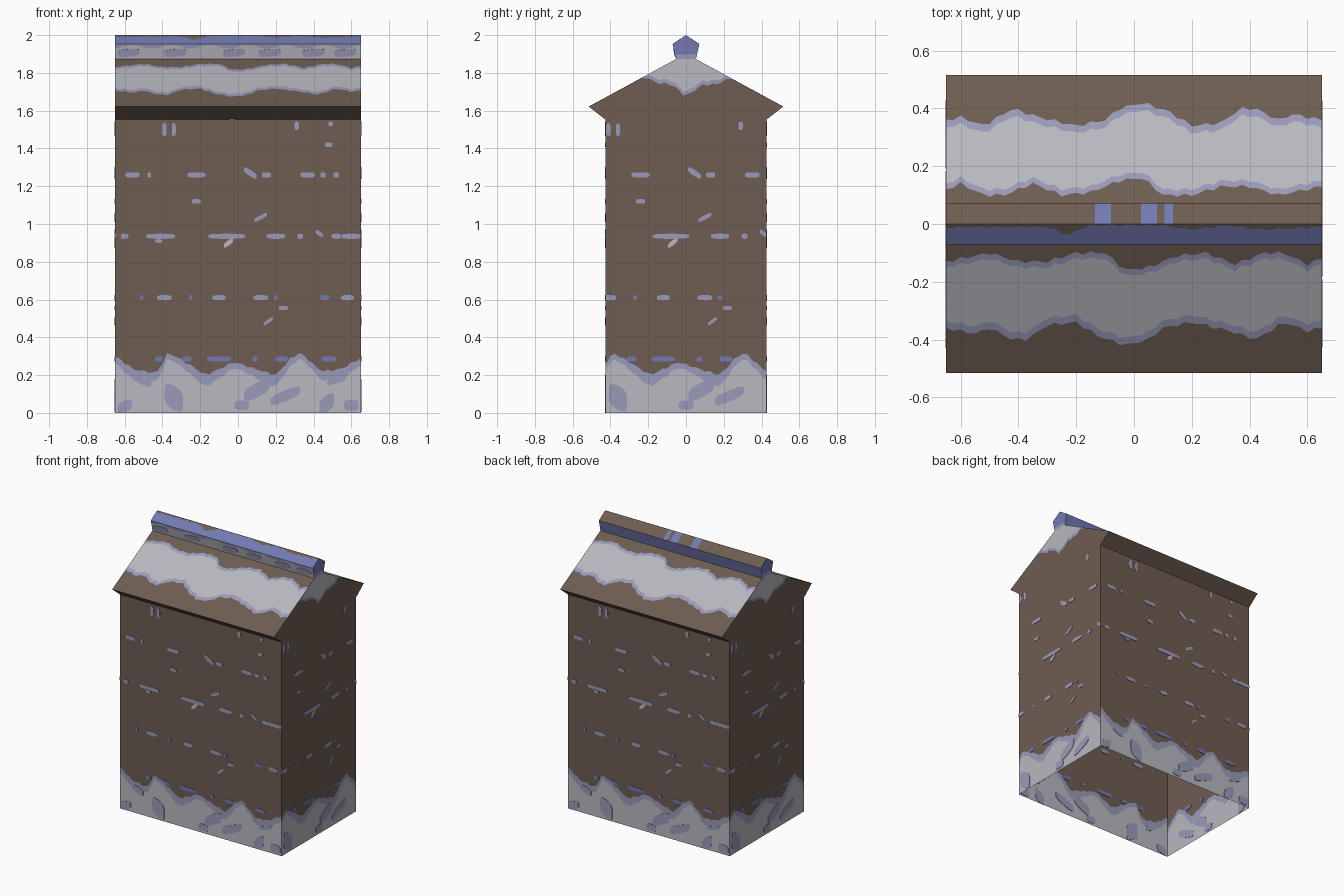
import bpy, bmesh, math
from mathutils import Vector

cube = bpy.data.objects.get("Cube")
if cube:
    bpy.data.objects.remove(cube, do_unlink=True)


def material(name, rgb):
    linear = [((c / 255 + 0.055) / 1.055) ** 2.4 for c in rgb]
    mat = bpy.data.materials.new(name)
    mat.use_nodes = True
    bsdf = mat.node_tree.nodes["Principled BSDF"]
    bsdf.inputs["Base Color"].default_value = (*linear, 1)
    bsdf.inputs["Roughness"].default_value = 0.9
    mat.diffuse_color = (*linear, 1)
    return mat


MATS = [material("brown_timber", (110, 93, 81)), material("pale_snow", (184, 184, 192)),
        material("lavender_snow", (154, 154, 186)), material("blue_shadow", (114, 121, 178))]
BROWN, SNOW, LAVENDER, BLUE = range(len(MATS))

# Main dimensions
HALF_X, HALF_Y, EAVE_Y = 0.65, 0.427, 0.515
WALL_Z, EAVE_Z, NECK_Z = 1.553, 1.622, 1.873
NECK_Y, CAP_Y, CAP_Z, TOP = 0.053, 0.071, 1.953, 2.0
PITCH = (NECK_Z - EAVE_Z) / (EAVE_Y - NECK_Y)


class Plane:
    """Maps pattern coordinates (u, v) to a flat surface."""
    def __init__(self, origin, u, v):
        self.o, self.u, self.v = Vector(origin), Vector(u), Vector(v)
        self.n = self.u.cross(self.v).normalized()

    def at(self, u, v, lift=0):
        return self.o + self.u * u + self.v * v + self.n * lift


def curve(points, wobble=0.006):
    """Piecewise-linear edge with a little ragged wobble."""
    def f(u):
        u = min(max(u, points[0][0]), points[-1][0])
        for (a, p), (b, q) in zip(points, points[1:]):
            if u <= b:
                return p + (q - p) * (u - a) / (b - a) + wobble * math.sin(u * 97)
    return f


def spread(half, extra=()):
    n = round(half * 80)
    return sorted({round(half * (2 * i / n - 1), 4) for i in range(n + 1)} | set(extra))


def finish(name, bm, turned):
    bmesh.ops.remove_doubles(bm, verts=bm.verts, dist=1e-5)
    mesh = bpy.data.meshes.new(name)
    bm.to_mesh(mesh)
    bm.free()
    for m in MATS:
        mesh.materials.append(m)
    obj = bpy.data.objects.new(name, mesh)
    bpy.context.collection.objects.link(obj)
    if turned:  # same part on the opposite side
        twin = bpy.data.objects.new("opposite_" + name, mesh)
        twin.rotation_euler.z = math.pi
        bpy.context.collection.objects.link(twin)


def sheet(name, plane, us, rows, mats, turned=True):
    """Surface cut into bands; each row is a function giving v at u."""
    bm = bmesh.new()
    for a, b in zip(us, us[1:]):
        for low, high, m in zip(rows, rows[1:], mats):
            pts = []
            for p in (plane.at(a, low(a)), plane.at(b, low(b)),
                      plane.at(b, high(b)), plane.at(a, high(a))):
                if all((p - q).length > 1e-4 for q in pts):
                    pts.append(p)
            if len(pts) > 2:
                bm.faces.new([bm.verts.new(p) for p in pts]).material_index = m
    finish(name, bm, turned)


def plates(name, plane, spots, limit, shift=0, turned=True):
    """Thin flat flakes: (u, v, width, height, tilt, material)."""
    bm = bmesh.new()
    for u, v, w, h, tilt, m in spots:
        if abs(u + shift) >= limit:
            continue
        ring = []
        for i in range(10):
            a = math.tau * (i + 0.5) / 10
            x, y = [math.copysign(abs(c) ** 0.6, c) / 2 for c in (math.cos(a), math.sin(a))]
            x, y = x * w, y * h + x * w * tilt
            ring.append((min(max(u + shift + x, -limit), limit), max(v + y, 0)))
        back, front = [[bm.verts.new(plane.at(*p, lift)) for p in ring] for lift in (-.003, .003)]
        faces = [bm.faces.new(front), bm.faces.new(back[::-1])]
        for i in range(10):
            j = (i + 1) % 10
            faces.append(bm.faces.new((back[i], back[j], front[j], front[i])))
        for f in faces:
            f.material_index = m
    finish(name, bm, turned)


def level(v):
    return lambda u: v


# Snow drift around the foot of the walls
drift = curve([(-.65, .3), (-.55, .23), (-.43, .21), (-.37, .32), (-.28, .27), (-.17, .2), (-.02, .27),
               (.1, .23), (.2, .2), (.28, .29), (.33, .32), (.44, .22), (.54, .23), (.65, .29)])


def drift_core(u):
    return drift(u) - 0.03 - 0.03 * math.sin(u * 9) ** 2


# Flakes caught on the wall courses, as (position, width) per height
courses = {
    1.26: [(-.56, .08), (-.47, .02), (-.22, .1), (.15, .05), (.37, .08), (.45, .03), (.52, .03)],
    .935: [(-.6, .04), (-.41, .16), (-.06, .2), (.2, .1), (.33, .03), (.52, .05), (.6, .11)],
    .61: [(-.51, .02), (-.39, .08), (-.25, .02), (-.1, .07), (.12, .08), (.2, .02), (.46, .05), (.58, .07)],
    .285: [(-.42, .04), (-.27, .05), (-.1, .13), (.09, .03), (.23, .07), (.48, .08)],
}
flakes = [(u, z, w, .028, 0, BLUE if z < .5 or (z < .7 and w < .06) else LAVENDER)
          for z, row in courses.items() for u, w in row]
flakes += [(u, z, w, h, t, LAVENDER) for u, z, w, h, t in [
    (-.39, 1.5, .026, .07, 0), (-.34, 1.5, .022, .07, 0), (.31, 1.52, .024, .045, 0),
    (.49, 1.53, .025, .025, 0), (.48, 1.42, .04, .025, 0), (.065, 1.27, .07, .035, -.6),
    (-.22, 1.12, .05, .024, 0), (.12, 1.035, .07, .025, .5), (.43, .95, .04, .025, -.6),
    (-.42, .91, .04, .02, 0), (.16, .485, .05, .022, .7), (.24, .555, .05, .022, 0)]]
flakes += [(-.05, .9, .05, .03, .7, SNOW), (-.03, 1.56, .05, .012, 0, SNOW)]
# Shaded hollows in the drift
flakes += [(u, z, w, h, t, LAVENDER) for u, z, w, h, t in [
    (-.6, .035, .08, .06, .3), (-.34, .08, .1, .13, -.5), (.1, .12, .14, .08, .5),
    (.02, .04, .08, .05, 0), (.25, .09, .16, .06, .4), (.47, .05, .08, .09, .6),
    (.6, .04, .08, .06, 0), (-.5, .17, .08, .05, -.4), (.52, .17, .1, .03, .3)]]

# Walls
front = Plane((0, -HALF_Y, 0), (1, 0, 0), (0, 0, 1))
side = Plane((HALF_X, 0, 0), (0, 1, 0), (0, 0, 1))
bands = [BROWN, LAVENDER, SNOW]
sheet("long_wall", front, spread(HALF_X), [level(0), drift_core, drift, level(WALL_Z)], bands[::-1])
sheet("end_wall", side, spread(HALF_Y),
      [level(0), lambda u: drift_core(u + .02), lambda u: drift(u + .02), level(WALL_Z)], bands[::-1])
plates("long_wall_flakes", front, flakes, HALF_X)
plates("end_wall_flakes", side, [f for f in flakes if f[1] < WALL_Z], HALF_Y, -.02)


# Gable ends with snow under the ridge
def gable_top(u):
    return NECK_Z - PITCH * max(abs(u) - NECK_Y, 0)


def gable_base(u):
    return WALL_Z + (EAVE_Z - WALL_Z) * max(abs(u) - HALF_Y, 0) / (EAVE_Y - HALF_Y)


gable_snow = curve([(-.52, 1.9), (-.24, 1.79), (-.15, 1.745), (-.08, 1.74), (0, 1.675),
                    (.08, 1.735), (.16, 1.74), (.23, 1.77), (.52, 1.9)])
sheet("gable", side, spread(EAVE_Y, (-HALF_Y, -NECK_Y, NECK_Y, HALF_Y)),
      [gable_base, lambda u: min(gable_snow(u), gable_top(u)),
       lambda u: min(gable_snow(u) + .02, gable_top(u)), gable_top], bands)

# Roof slopes with a snow blanket, and the eave undersides
roof = Plane((0, 0, NECK_Z + PITCH * NECK_Y), (1, 0, 0), (0, -1, -PITCH))
low = curve([(-.65, .36), (-.55, .38), (-.5, .36), (-.42, .4), (-.37, .4), (-.3, .35), (-.2, .34),
             (-.12, .39), (-.03, .42), (.05, .4), (.1, .36), (.2, .34), (.33, .37), (.42, .4),
             (.52, .34), (.6, .37), (.65, .36)])
high = curve([(-.65, .13), (-.5, .1), (-.4, .13), (-.3, .13), (-.2, .1), (-.1, .1), (-.03, .16),
              (.05, .15), (.15, .11), (.25, .1), (.35, .14), (.45, .1), (.52, .1), (.6, .14), (.65, .12)])
sheet("roof_slope", roof, spread(HALF_X),
      [level(EAVE_Y), low, lambda u: low(u) - .025, lambda u: high(u) + .02, high, level(NECK_Y)],
      [BROWN, LAVENDER, SNOW, LAVENDER, BROWN])
eave = Plane((0, -HALF_Y, WALL_Z), (1, 0, 0), (0, HALF_Y - EAVE_Y, EAVE_Z - WALL_Z))
sheet("eave_underside", eave, [-HALF_X, HALF_X], [level(0), level(1)], [BROWN])

# Ridge cap: each long side, each slope, and the ends
for label, s in (("front", -1), ("back", 1)):
    along = (-s, 0, 0)
    face = Plane((0, s * NECK_Y, NECK_Z), along, (0, s * (CAP_Y - NECK_Y), CAP_Z - NECK_Z))
    slope = Plane((0, 0, TOP), along, (0, s, (CAP_Z - TOP) / CAP_Y))
    if s < 0:
        rim = curve([(-.65, .012), (-.3, .01), (-.23, .04), (-.16, .005), (.1, .004),
                     (.2, .02), (.32, .005), (.45, .02), (.65, .01)], .004)
        sheet("ridge_front_side", face, spread(HALF_X),
              [level(0), lambda u: .82 + .13 * math.sin(u * 31), level(1)], [SNOW, LAVENDER], False)
        plates("ridge_front_hollows", face,
               [(u, .42, .12, .5, 1, LAVENDER) for u in (-.58, -.33, -.02, .17, .4, .57)], HALF_X, 0, False)
        sheet("ridge_front_slope", slope, spread(HALF_X),
              [level(CAP_Y), rim, level(0)], [BLUE, BROWN], False)
    else:
        sheet("ridge_back_side", face, [-HALF_X, HALF_X], [level(0), level(1)], [BLUE], False)
        # Back slope is bare apart from three blue strips
        cuts = [-HALF_X, -.135, -.105, -.08, -.025, .08, .135, HALF_X]
        for i, (a, b) in enumerate(zip(cuts, cuts[1:])):
            sheet("ridge_back_slope_%d" % i, slope, [a, b], [level(CAP_Y), level(0)],
                  [BLUE if i % 2 else BROWN], False)

flare = (CAP_Y - NECK_Y) / (CAP_Z - NECK_Z)
sheet("ridge_end", side, [-CAP_Y, -NECK_Y, 0, NECK_Y, CAP_Y],
      [lambda u: NECK_Z + max(abs(u) - NECK_Y, 0) / flare,
       lambda u: max(NECK_Z + .025, NECK_Z + max(abs(u) - NECK_Y, 0) / flare),
       lambda u: TOP - (TOP - CAP_Z) * abs(u) / CAP_Y], [LAVENDER, BLUE])
